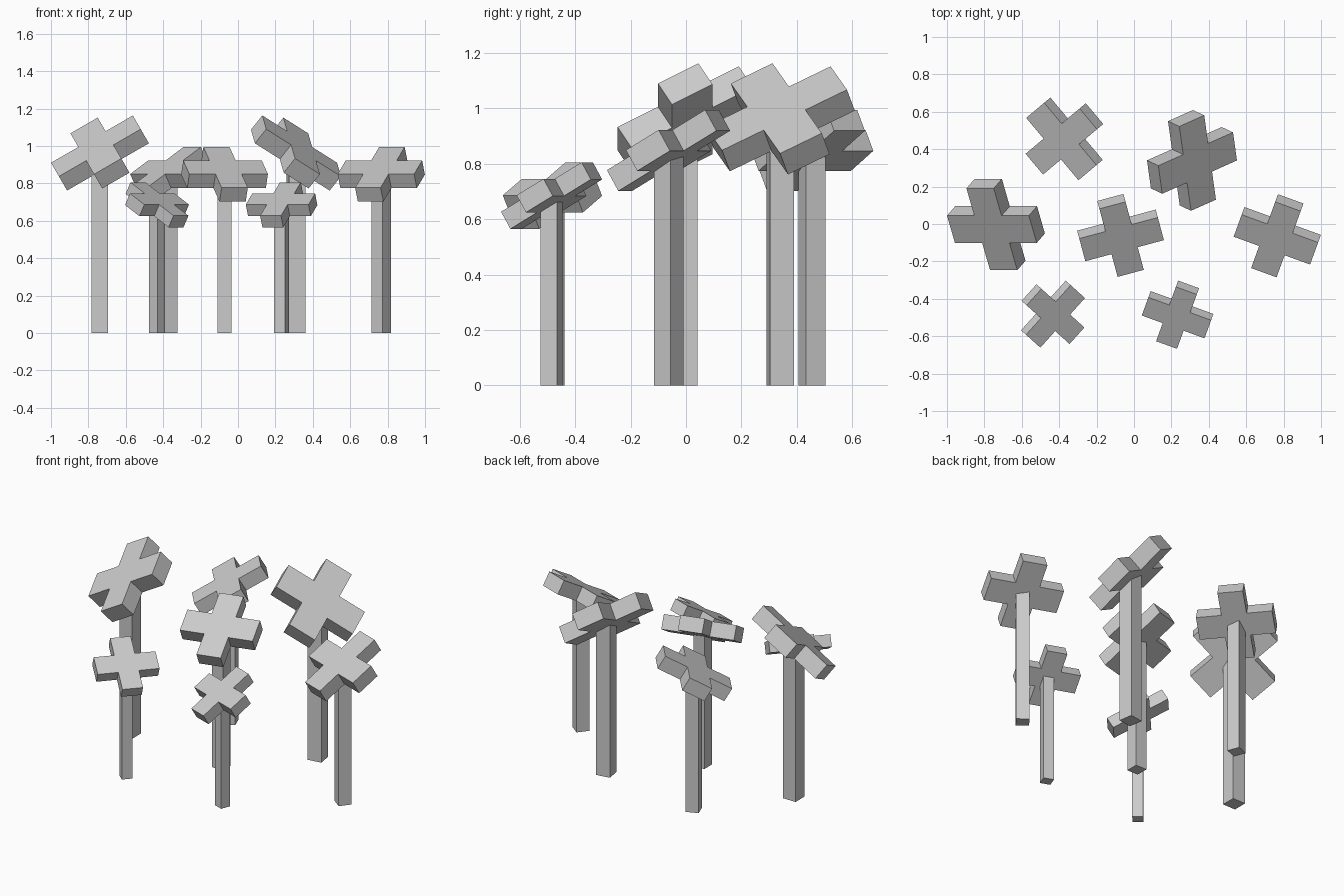
import bpy
import bmesh
from math import radians
from mathutils import Euler, Vector

cube = bpy.data.objects.get("Cube")
if cube:
    bpy.data.objects.remove(cube, do_unlink=True)

grey = bpy.data.materials.new("light_grey")
grey.use_nodes = True
colour = (0.6, 0.6, 0.6, 1)
grey.diffuse_color = colour
grey.node_tree.nodes["Principled BSDF"].inputs["Base Color"].default_value = colour


def add_object(name, bm):
    bmesh.ops.recalc_face_normals(bm, faces=bm.faces)
    mesh = bpy.data.meshes.new(name)
    bm.to_mesh(mesh)
    bm.free()
    mesh.materials.append(grey)
    obj = bpy.data.objects.new(name, mesh)
    bpy.context.scene.collection.objects.link(obj)
    return obj


def cross_head(name, centre, span, tilt):
    """Plus-shaped slab, one third arm width, tilted by Euler degrees."""
    far, near, thick = span / 2, span / 6, span * 0.2
    quarter = [(far, -near), (far, near), (near, near)]
    bm = bmesh.new()
    outline = []
    for turn in range(4):
        for x, y in quarter:
            for _ in range(turn):
                x, y = -y, x
            outline.append(bm.verts.new((x, y, -thick / 2)))
    face = bm.faces.new(outline)
    ext = bmesh.ops.extrude_face_region(bm, geom=[face], use_keep_orig=True)
    top = [v for v in ext["geom"] if isinstance(v, bmesh.types.BMVert)]
    bmesh.ops.translate(bm, verts=top, vec=(0, 0, thick))
    obj = add_object(name, bm)
    obj.location = centre
    obj.rotation_euler = Euler([radians(a) for a in tilt])


def post(name, centre, side, yaw):
    """Square post from the ground to the middle of its head."""
    x, y, height = centre
    bm = bmesh.new()
    bmesh.ops.create_cube(bm, size=1)
    bmesh.ops.scale(bm, verts=bm.verts, vec=(side, side, height))
    obj = add_object(name, bm)
    obj.location = Vector((x, y, height / 2))
    obj.rotation_euler.z = radians(yaw)


SMALL, MEDIUM, LARGE = 0.357, 0.435, 0.505
HEIGHTS = {SMALL: 0.685, MEDIUM: 0.848, LARGE: 0.962}

# name, x, y, span, sideways lean, head yaw, post yaw
plants = [
    ("far_right", -0.738, -0.003, LARGE, -30, 0, 0),
    ("back_right", -0.372, 0.455, MEDIUM, 0, -50, 21),
    ("front_right", -0.433, -0.482, SMALL, 0, 48, 48),
    ("middle", -0.072, -0.061, MEDIUM, 0, 15, 0),
    ("back_left", 0.31, 0.34, LARGE, 30, 24, 9),
    ("far_left", 0.766, -0.063, MEDIUM, 0, -20, -38),
    ("front_left", 0.233, -0.485, SMALL, 0, -20, -20),
]

for name, x, y, span, lean, head_yaw, post_yaw in plants:
    centre = (x, y, HEIGHTS[span])
    cross_head(name + "_cross_head", centre, span, (30, lean, head_yaw))
    post(name + "_post", centre, span * 0.174, post_yaw)
